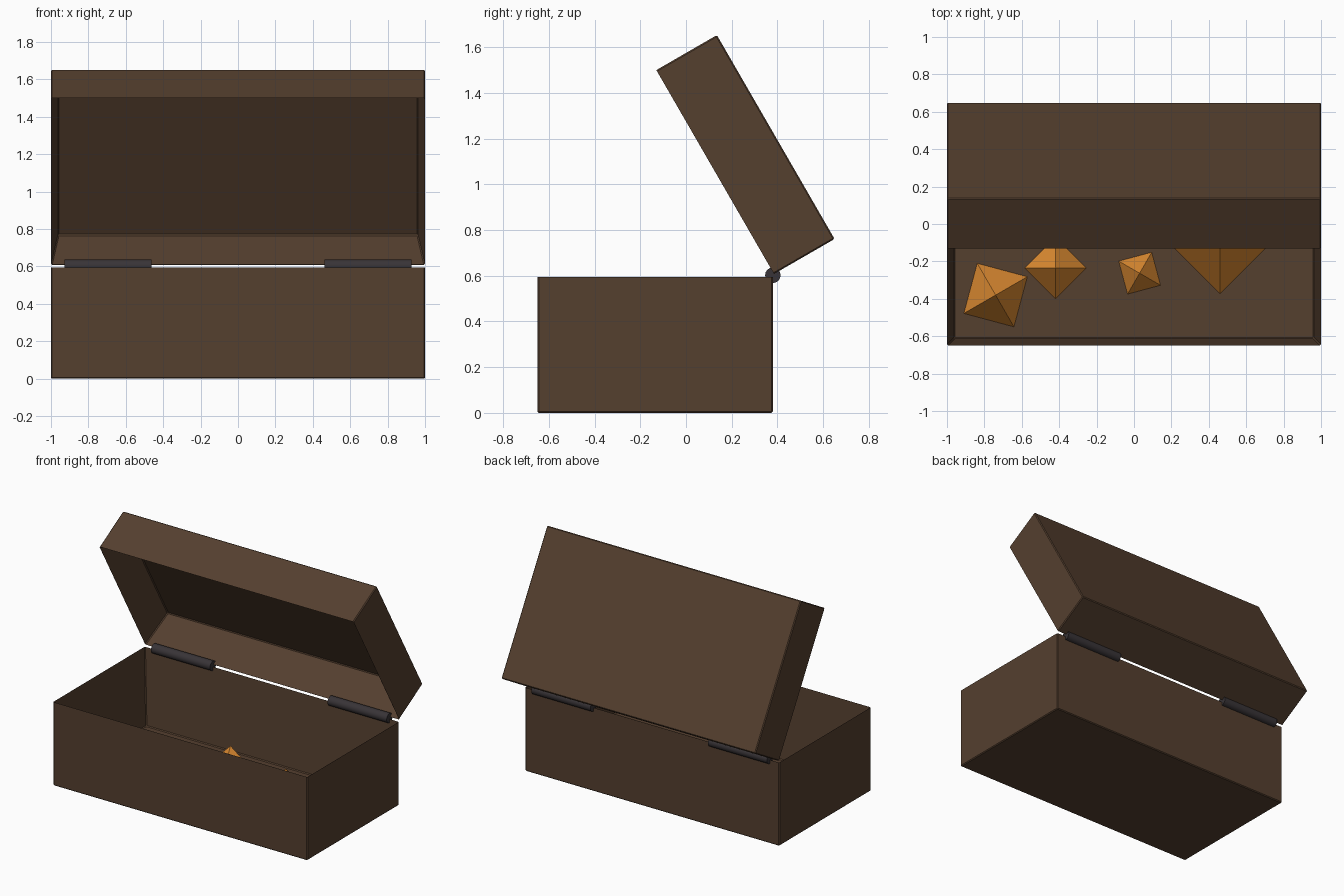
import bpy, bmesh, math
from mathutils import Matrix

if "Cube" in bpy.data.objects:
    bpy.data.objects.remove(bpy.data.objects["Cube"])

WALL = 0.053
HINGE_Y, RIM_Z = 0.38, 0.605


def material(name, color):
    m = bpy.data.materials.new(name)
    m.diffuse_color = (*color, 1)
    m.use_nodes = True
    m.node_tree.nodes["Principled BSDF"].inputs["Base Color"].default_value = m.diffuse_color
    return m


wood = material("dark_wood", (0.09, 0.05, 0.028))
iron = material("dark_iron", (0.04, 0.034, 0.038))
amber = material("amber", (0.70, 0.25, 0.03))


def add_object(name, bm, mat, loc=(0, 0, 0), rot=(0, 0, 0)):
    bmesh.ops.recalc_face_normals(bm, faces=bm.faces)
    mesh = bpy.data.meshes.new(name)
    bm.to_mesh(mesh)
    bm.free()
    mesh.materials.append(mat)
    ob = bpy.data.objects.new(name, mesh)
    ob.location, ob.rotation_euler = loc, rot
    bpy.context.collection.objects.link(ob)
    return ob


def hollow_box(name, size, side, loc, rot=(0, 0, 0)):
    """Box with its back lower edge at the origin, hollowed from above (side=1) or below (-1)."""
    bm = bmesh.new()
    sx, sy, sz = size
    bmesh.ops.create_cube(bm, size=1, matrix=Matrix.Translation((0, -sy / 2, sz / 2))
                          @ Matrix.Diagonal((sx, sy, sz, 1)))
    bm.normal_update()
    face = next(f for f in bm.faces if f.normal.z * side > 0.9)
    bmesh.ops.inset_region(bm, faces=[face], thickness=WALL)
    # second inset loop becomes the cavity floor
    bmesh.ops.translate(bm, verts=face.verts, vec=(0, 0, -side * (sz - WALL)))
    ob = add_object(name, bm, wood, loc, rot)
    bev = ob.modifiers.new("soft_edges", "BEVEL")
    bev.width, bev.segments = 0.006, 1
    return ob


# Chest body and lid opened by 60 degrees about the back edge
hollow_box("chest_body", (2, 1.03, 0.6), 1, (0, HINGE_Y, 0))
hollow_box("chest_lid", (2, 1.03, 0.312), -1, (0, HINGE_Y, RIM_Z), (math.radians(-60), 0, 0))

# Hinge barrels
for side, x in (("left", -0.695), ("right", 0.695)):
    bm = bmesh.new()
    bmesh.ops.create_cone(bm, cap_ends=True, segments=16, radius1=0.034, radius2=0.034,
                          depth=0.465, matrix=Matrix.Rotation(math.pi / 2, 4, "Y"))
    hinge = add_object("hinge_" + side, bm, iron, (x, HINGE_Y, 0.602))
    bpy.context.view_layer.objects.active = hinge
    hinge.select_set(True)
    bpy.ops.object.shade_smooth_by_angle(angle=math.radians(35))
    hinge.select_set(False)

# Faceted gems on the chest floor: x, y, radius, turn
gems = [(-0.74, -0.38, 0.197, 30), (-0.42, -0.235, 0.165, 0), (0.03, -0.263, 0.13, -30),
        (0.46, -0.12, 0.255, 0), (-0.15, 0.13, 0.16, 15)]
for i, (x, y, r, turn) in enumerate(gems):
    bm = bmesh.new()
    bmesh.ops.create_cone(bm, cap_ends=True, segments=4, radius1=r, radius2=0, depth=r,
                          matrix=Matrix.Translation((0, 0, r / 2)))
    bmesh.ops.remove_doubles(bm, verts=bm.verts, dist=1e-4)
    add_object(f"gem_{i + 1}", bm, amber, (x, y, WALL - 0.001), (0, 0, math.radians(turn)))
